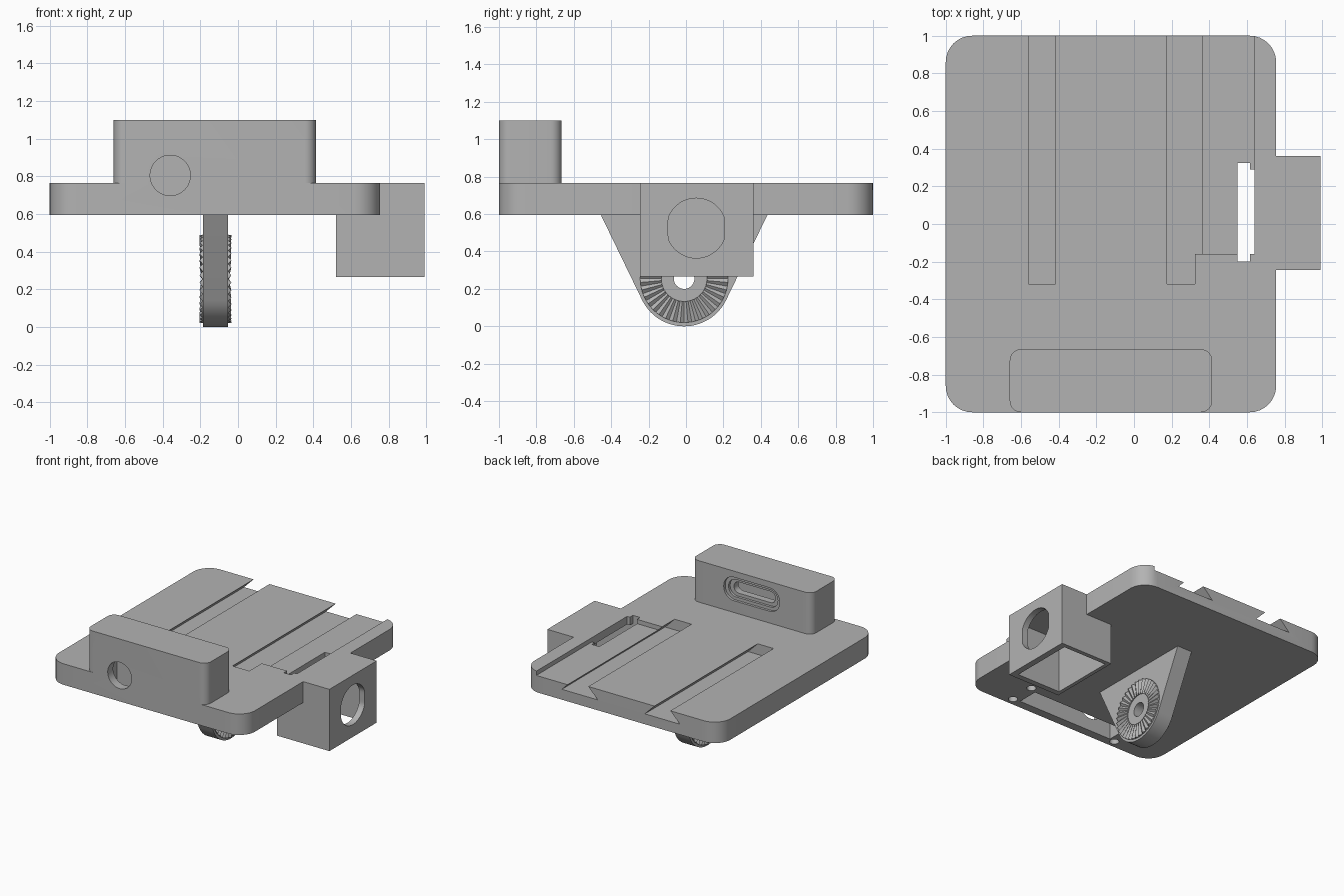
import bpy, bmesh
from math import sin, cos, pi, radians

if "Cube" in bpy.data.objects:
    bpy.data.objects.remove(bpy.data.objects["Cube"], do_unlink=True)

grey = bpy.data.materials.new("plain_grey")
grey.use_nodes = True
grey.diffuse_color = (0.45, 0.45, 0.45, 1)
grey.node_tree.nodes["Principled BSDF"].inputs["Base Color"].default_value = grey.diffuse_color


def finish(name, bm):
    bmesh.ops.recalc_face_normals(bm, faces=bm.faces)
    mesh = bpy.data.meshes.new(name)
    bm.to_mesh(mesh)
    bm.free()
    mesh.materials.append(grey)
    obj = bpy.data.objects.new(name, mesh)
    bpy.context.collection.objects.link(obj)
    return obj


def prism(name, points, axis, low, high):
    """Extrude a 2D outline along an axis."""
    place = {"x": lambda u, v, w: (w, u, v),
             "y": lambda u, v, w: (u, w, v),
             "z": lambda u, v, w: (u, v, w)}[axis]
    bm = bmesh.new()
    rings = [[bm.verts.new(place(u, v, w)) for u, v in points] for w in (low, high)]
    for ring in rings:
        bm.faces.new(ring)
    count = len(points)
    for i in range(count):
        j = (i + 1) % count
        bm.faces.new((rings[0][i], rings[0][j], rings[1][j], rings[1][i]))
    return finish(name, bm)


def rect(u0, u1, v0, v1):
    return [(u0, v0), (u1, v0), (u1, v1), (u0, v1)]


def arc(u, v, r, start, end, steps):
    angles = [radians(start + (end - start) * i / steps) for i in range(steps + 1)]
    return [(u + r * cos(a), v + r * sin(a)) for a in angles]


def circle(u, v, r, steps=40):
    return arc(u, v, r, 0, 360, steps)[:-1]


def rounded(u0, u1, v0, v1, r, steps=8):
    corners = [(u1 - r, v1 - r), (u0 + r, v1 - r), (u0 + r, v0 + r), (u1 - r, v0 + r)]
    points = []
    for i, (u, v) in enumerate(corners):
        points += arc(u, v, r, 90 * i, 90 * i + 90, steps)
    return points


def combine(target, tool, operation="DIFFERENCE"):
    tool.hide_render = True
    bpy.context.view_layer.objects.active = target
    mod = target.modifiers.new("combine", "BOOLEAN")
    mod.operation, mod.solver, mod.object = operation, "EXACT", tool
    bpy.ops.object.modifier_apply(modifier=mod.name)
    bpy.data.objects.remove(tool, do_unlink=True)


def cut(target, points, axis, low, high):
    combine(target, prism("cutter", points, axis, low, high))


BOTTOM, TOP, ABOVE = 0.595, 0.765, 0.9

# Plate joined with the upright connector block and the side box
body = prism("base_plate", rounded(-1, 0.755, -1, 1, 0.14), "z", BOTTOM, TOP)
combine(body, prism("connector_block", rounded(-0.66, 0.415, -1, -0.665, 0.06), "z", 0.68, 1.1), "UNION")
combine(body, prism("side_box", rect(0.52, 0.99, -0.245, 0.36), "z", 0.265, TOP), "UNION")

# Dovetail grooves, open at the back
for a, b in ((-0.56, -0.418), (0.175, 0.325)):
    flare, floor = 0.086, TOP - 0.086
    cut(body, [(a, ABOVE), (a, TOP), (a - flare, floor), (b + flare, floor), (b, TOP), (b, ABOVE)],
        "y", -0.32, 1.1)

# Shallow channel beside the second groove
cut(body, rect(0.25, 0.64, -0.16, 1.1), "z", 0.73, ABOVE)

# Hollow of the side box, slit above it and flat-sided window
cut(body, rect(0.55, 0.94, -0.2, 0.325), "z", 0.2, 0.7)
cut(body, [(0.55, -0.2), (0.615, -0.2), (0.615, -0.16), (0.64, -0.16),
           (0.64, 0.29), (0.615, 0.29), (0.615, 0.325), (0.55, 0.325)], "z", 0.65, ABOVE)
window = [(max(-0.095, min(0.205, y)), z) for y, z in circle(0.055, 0.525, 0.16, 48)]
cut(body, window, "x", 0.9, 1.1)

# Connector block: pocket from below, cable hole, stepped socket and screw holes
cut(body, rect(-0.55, 0.31, -0.93, -0.76), "z", 0.5, 1.04)
cut(body, circle(-0.36, 0.805, 0.107), "y", -1.1, -0.85)
for half_w, half_h, depth in ((0.25, 0.095, 0.02), (0.22, 0.07, 0.04), (0.185, 0.045, 0.15)):
    cut(body, rounded(-0.122 - half_w, -0.122 + half_w, 0.955 - half_h, 0.955 + half_h, half_h * 0.95),
        "y", -0.665 - depth, -0.6)
for x in (-0.6, 0.37):
    for y in (-0.94, -0.73):
        cut(body, circle(x, y, 0.035, 24), "z", 0.5, 0.8)

# Tapered mounting arm under the plate
CY, CZ, MID = -0.01, 0.25, -0.12
arm_outline = [(0.435, BOTTOM)] + [(-0.455, BOTTOM)] + arc(CY, CZ, 0.25, 206, 334, 28)
arm = prism("mounting_arm", arm_outline, "x", MID - 0.066, MID + 0.066)
cut(arm, circle(CY, CZ + 0.005, 0.055), "x", -0.5, 0.5)


# Radial locking teeth on both sides of the arm
def tooth_ring(name, side, teeth=36):
    bm = bmesh.new()
    rows = []
    for i in range(teeth * 2):
        a = pi * i / teeth
        peak = i % 2
        row = []
        for r, h in ((0.122, 0), (0.122, 0.012 if peak else 0.006),
                     (0.235, 0.019 if peak else 0.002), (0.235, 0)):
            x = MID + side * (0.0655 + h)
            row.append(bm.verts.new((x, CY + r * cos(a), CZ + 0.005 + r * sin(a))))
        rows.append(row)
    for i, row in enumerate(rows):
        nxt = rows[(i + 1) % len(rows)]
        for k in range(4):
            m = (k + 1) % 4
            bm.faces.new((row[k], row[m], nxt[m], nxt[k]))
    return finish(name, bm)


tooth_ring("left_tooth_ring", 1)
tooth_ring("right_tooth_ring", -1)

# Smooth curved walls, keep machined edges crisp
bpy.ops.object.select_all(action="DESELECT")
for obj in (body, arm):
    obj.select_set(True)
bpy.context.view_layer.objects.active = body
bpy.ops.object.shade_smooth_by_angle(angle=radians(25))
